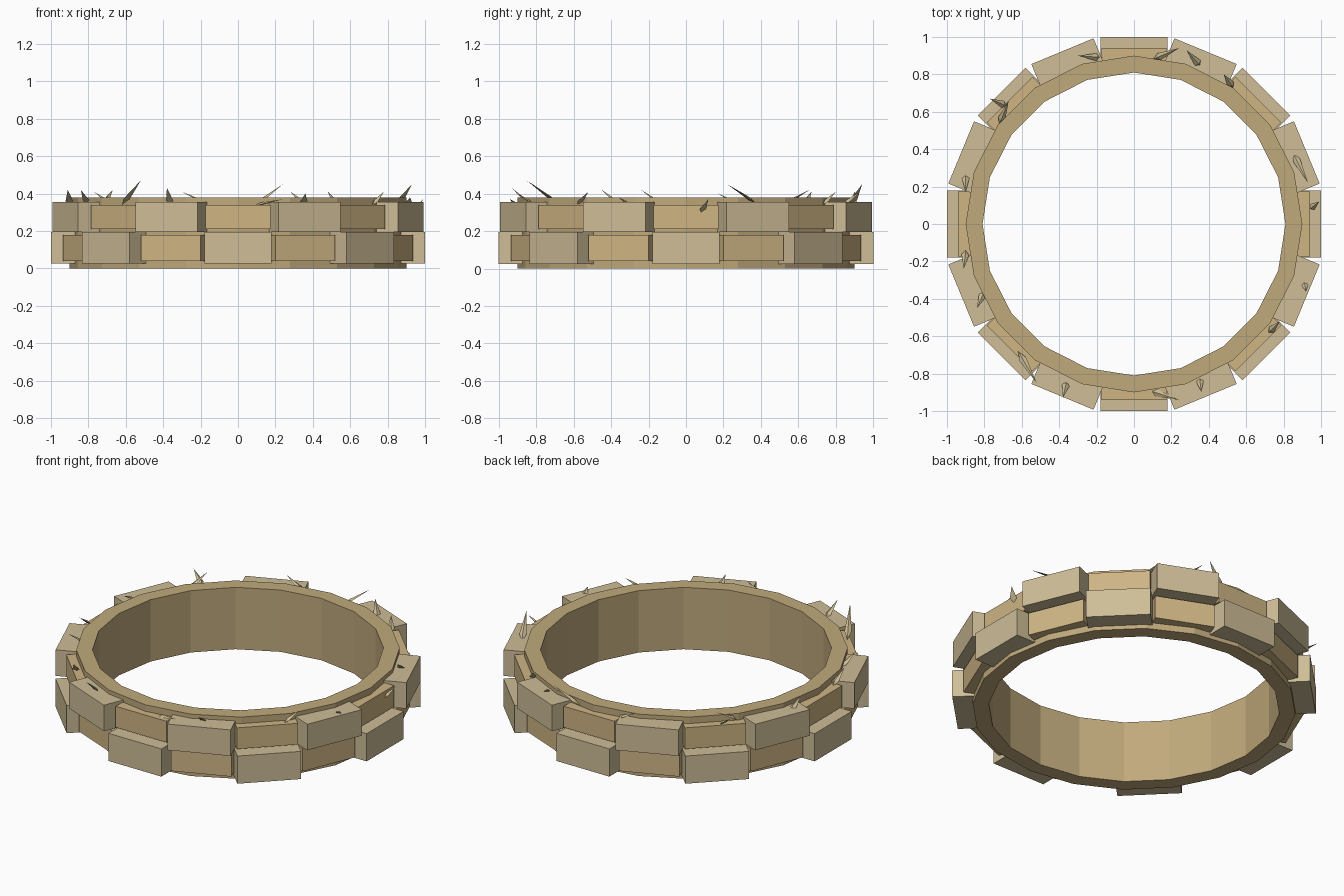
import bpy, bmesh, math
from mathutils import Vector, Matrix

if "Cube" in bpy.data.objects:
    bpy.data.objects.remove(bpy.data.objects["Cube"])


def material(name, rgb):
    m = bpy.data.materials.new(name)
    m.diffuse_color = (*rgb, 1)
    m.use_nodes = True
    m.node_tree.nodes["Principled BSDF"].inputs["Base Color"].default_value = m.diffuse_color
    return m


def finish(bm, name, mat):
    bmesh.ops.recalc_face_normals(bm, faces=bm.faces)
    me = bpy.data.meshes.new(name)
    bm.to_mesh(me)
    bm.free()
    me.materials.append(mat)
    ob = bpy.data.objects.new(name, me)
    bpy.context.collection.objects.link(ob)
    return ob


tan = material("tan_stone", (0.53, 0.40, 0.20))
sand = material("sand_stone", (0.62, 0.46, 0.23))
pale = material("pale_stone", (0.62, 0.51, 0.31))
straw = material("dry_grass", (0.60, 0.50, 0.30))

# Inner wall: 20-sided ring
bm = bmesh.new()
SIDES = 20
profile = [(0.81, 0), (0.90, 0), (0.90, 0.38), (0.81, 0.38)]
loops = []
for i in range(SIDES):
    a = 2 * math.pi * i / SIDES
    loops.append([bm.verts.new((r * math.cos(a), r * math.sin(a), z)) for r, z in profile])
for i in range(SIDES):
    p, q = loops[i], loops[(i + 1) % SIDES]
    for k in range(4):
        n = (k + 1) % 4
        bm.faces.new((p[k], q[k], q[n], p[n]))
finish(bm, "well_wall", tan)


# Two courses of bricks, alternating protruding and recessed
def bricks(name, mat, outer, width, rows):
    bm = bmesh.new()
    inner = 0.865
    for z0, z1, start in rows:
        for i in range(8):
            rot = Matrix.Rotation(math.radians(start + 45 * i), 4, 'Z')
            mid = Matrix.Translation(((inner + outer) / 2, 0, (z0 + z1) / 2))
            size = Matrix.Diagonal((outer - inner, width, z1 - z0, 1))
            bmesh.ops.create_cube(bm, size=1, matrix=rot @ mid @ size)
    finish(bm, name, mat)


bricks("protruding_bricks", pale, 1.0, 0.36, [(0.025, 0.195, 0), (0.195, 0.355, 22.5)])
bricks("recessed_bricks", sand, 0.94, 0.345, [(0.04, 0.18, 22.5), (0.21, 0.34, 0)])

# Grass blades growing from the upper joints: base point, tip point
BLADES = [
    ((-0.62, -0.68, 0.34), (-0.52, -0.85, 0.47)),
    ((0.85, 0.38, 0.34), (0.93, 0.22, 0.45)),
    ((0.10, 0.88, 0.34), (0.24, 0.94, 0.45)),
    ((0.08, -0.89, 0.33), (0.24, -0.94, 0.37)),
    ((-0.36, -0.84, 0.34), (-0.38, -0.93, 0.43)),
    ((0.35, -0.82, 0.34), (0.36, -0.90, 0.40)),
    ((-0.80, -0.36, 0.34), (-0.84, -0.45, 0.42)),
    ((-0.72, 0.53, 0.34), (-0.67, 0.66, 0.42)),
    ((-0.68, 0.63, 0.34), (-0.77, 0.67, 0.41)),
    ((-0.90, 0.27, 0.34), (-0.90, 0.17, 0.40)),
    ((-0.90, -0.14, 0.34), (-0.91, -0.24, 0.42)),
    ((-0.17, 0.89, 0.34), (-0.30, 0.90, 0.41)),
    ((0.36, 0.84, 0.34), (0.28, 0.93, 0.41)),
    ((0.53, 0.73, 0.34), (0.48, 0.80, 0.41)),
    ((0.72, -0.58, 0.34), (0.78, -0.52, 0.41)),
    ((0.91, -0.31, 0.34), (0.92, -0.36, 0.38)),
    ((0.94, 0.08, 0.30), (0.99, 0.12, 0.37)),
]
bm = bmesh.new()
for base, tip in BLADES:
    b, t = Vector(base), Vector(tip)
    d = t - b
    side = d.cross(Vector((0, 0, 1))).normalized()
    up = side.cross(d).normalized()
    m = b + d * 0.25
    ring = [bm.verts.new(m + side * 0.02), bm.verts.new(m + up * 0.012),
            bm.verts.new(m - side * 0.02)]
    low, top = bm.verts.new(b), bm.verts.new(t)
    for k in range(3):
        bm.faces.new((ring[k], ring[(k + 1) % 3], top))
        bm.faces.new((ring[(k + 1) % 3], ring[k], low))
finish(bm, "grass_blades", straw)
